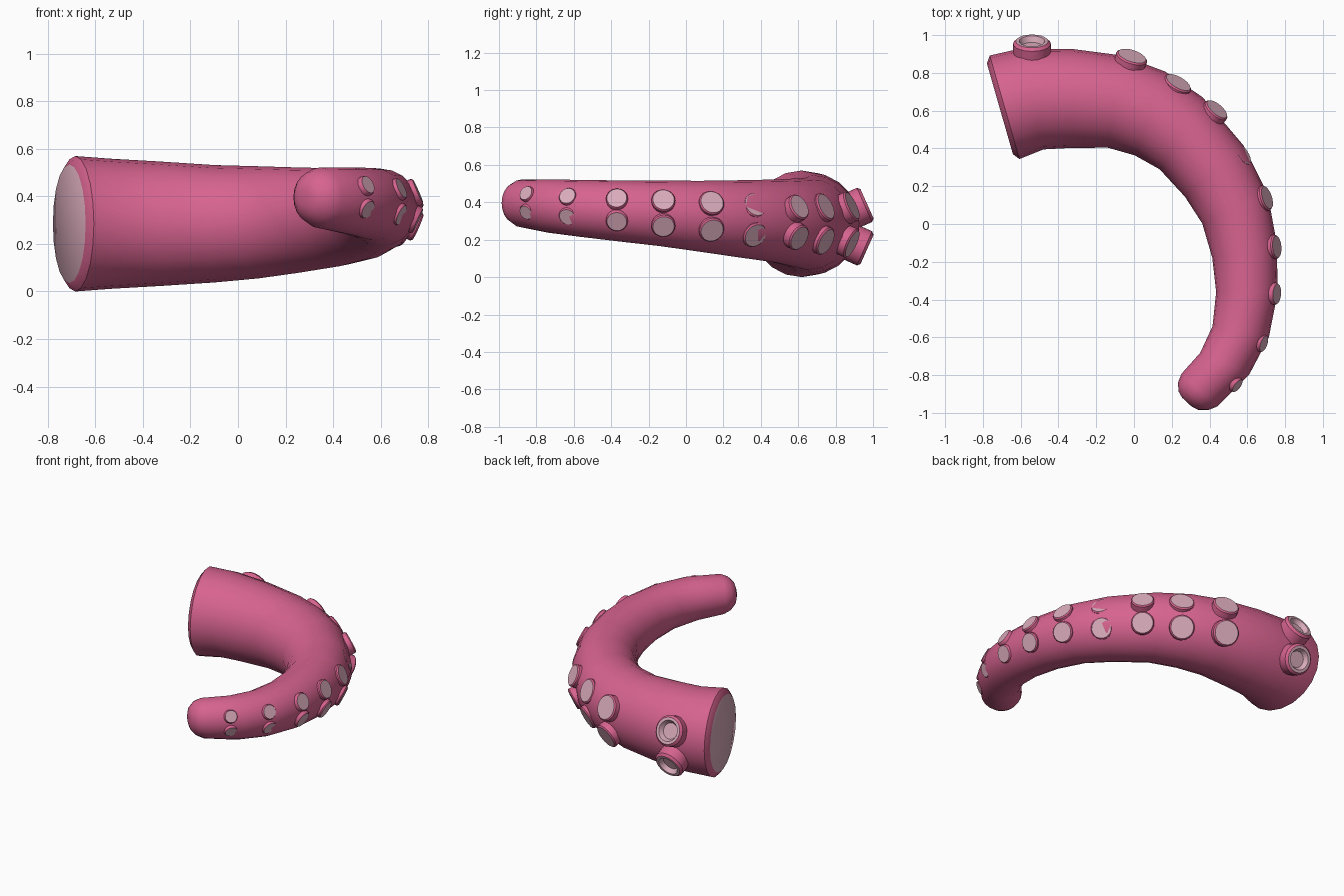
import bpy, bmesh, math
from mathutils import Vector

if "Cube" in bpy.data.objects:
    bpy.data.objects.remove(bpy.data.objects["Cube"])


def material(name, rgb):
    m = bpy.data.materials.new(name)
    m.diffuse_color = (*rgb, 1)
    m.use_nodes = True
    m.node_tree.nodes["Principled BSDF"].inputs["Base Color"].default_value = m.diffuse_color
    return m


PINK = material("deep pink skin", (0.68, 0.125, 0.275))
PALE = material("pale pink", (0.70, 0.41, 0.50))


def loft(name, rings, light, sides):
    """Skin a list of vertex rings; 'light' lists bands that use the pale colour."""
    bm = bmesh.new()
    loops = [[bm.verts.new(p) for p in ring] for ring in rings]
    for k, (a, b) in enumerate(zip(loops, loops[1:])):
        for i in range(sides):
            j = (i + 1) % sides
            f = bm.faces.new((a[i], a[j], b[j], b[i]))
            f.material_index = int(k in light)
    first = bm.faces.new(loops[0][::-1])
    last = bm.faces.new(loops[-1])
    first.material_index = int("first" in light)
    last.material_index = int("last" in light)
    bmesh.ops.recalc_face_normals(bm, faces=bm.faces)
    mesh = bpy.data.meshes.new(name)
    bm.to_mesh(mesh)
    bm.free()
    ob = bpy.data.objects.new(name, mesh)
    bpy.context.collection.objects.link(ob)
    mesh.materials.append(PINK)
    mesh.materials.append(PALE)
    bpy.ops.object.select_all(action='DESELECT')
    ob.select_set(True)
    bpy.context.view_layer.objects.active = ob
    bpy.ops.object.shade_smooth_by_angle(angle=math.radians(38))
    return ob


def ring(centre, axis, r, sides):
    """Circle of points around an axis, starting at the upper side."""
    side = axis.cross(Vector((0, 0, 1))).normalized()
    up = side.cross(axis)
    return [centre + r * (up * math.cos(t) + side * math.sin(t))
            for t in (2 * math.pi * i / sides for i in range(sides))]


# Tentacle arm: x, y, z, radius, heading in degrees
arm = [
    (-0.71, 0.610, 0.285, 0.250, 16),
    (-0.685, 0.618, 0.285, 0.285, 16),
    (-0.54, 0.662, 0.285, 0.274, 13),
    (-0.33, 0.665, 0.285, 0.262, 0),
    (-0.10, 0.648, 0.285, 0.247, -9),
    (0.085, 0.585, 0.291, 0.236, -20),
    (0.25, 0.480, 0.300, 0.222, -31),
    (0.425, 0.280, 0.312, 0.206, -49),
    (0.535, 0.080, 0.325, 0.190, -66),
    (0.585, -0.140, 0.341, 0.175, -77),
    (0.598, -0.360, 0.354, 0.163, -90),
    (0.565, -0.570, 0.368, 0.152, -101),
    (0.480, -0.740, 0.380, 0.142, -114),
    (0.345, -0.880, 0.394, 0.128, -133),
    (0.312, -0.912, 0.396, 0.108, -133),
    (0.288, -0.935, 0.397, 0.072, -133),
    (0.280, -0.943, 0.397, 0.035, -133),
]
rings = []
for x, y, z, r, h in arm:
    h = math.radians(h)
    rings.append(ring(Vector((x, y, z)), Vector((math.cos(h), math.sin(h), 0)), r, 20))
loft("tentacle_arm", rings, {"first"}, 20)

# Sucker pairs: rim centre x, y, pair mid height, half spacing, radius, heading
suckers = [
    (-0.54, 0.968, 0.270, 0.122, 0.100, 90),
    (-0.01, 0.890, 0.280, 0.102, 0.085, 72),
    (0.235, 0.750, 0.284, 0.095, 0.080, 60),
    (0.44, 0.608, 0.293, 0.085, 0.073, 50),
    (0.578, 0.372, 0.305, 0.083, 0.071, 33),
    (0.705, 0.140, 0.325, 0.076, 0.069, 18),
    (0.757, -0.120, 0.342, 0.072, 0.064, 5),
    (0.757, -0.370, 0.360, 0.063, 0.059, -4),
    (0.688, -0.635, 0.378, 0.057, 0.049, -20),
    (0.548, -0.857, 0.397, 0.053, 0.043, -37),
]
for n, (x, y, z, dz, r, h) in enumerate(suckers):
    h = math.radians(h)
    tilt = math.radians(24)
    for s, label in ((1, "upper"), (-1, "lower")):
        axis = Vector((math.cos(h) * math.cos(tilt), math.sin(h) * math.cos(tilt),
                       s * math.sin(tilt)))
        top = Vector((x, y, z + s * dz))
        if n == 0:
            # open cup with a recessed floor
            profile = [(-0.11, 1), (-0.015, 1), (0, 0.86), (0, 0.68), (-0.03, 0.52)]
            light = {2, 3, "last"}
        else:
            # shallow disc with a pale face
            profile = [(-0.05, 1), (-0.008, 1), (0, 0.9)]
            light = {"last"}
        loft(f"sucker_{label}_{n + 1}",
             [ring(top + axis * d, axis, r * k, 20) for d, k in profile], light, 20)
